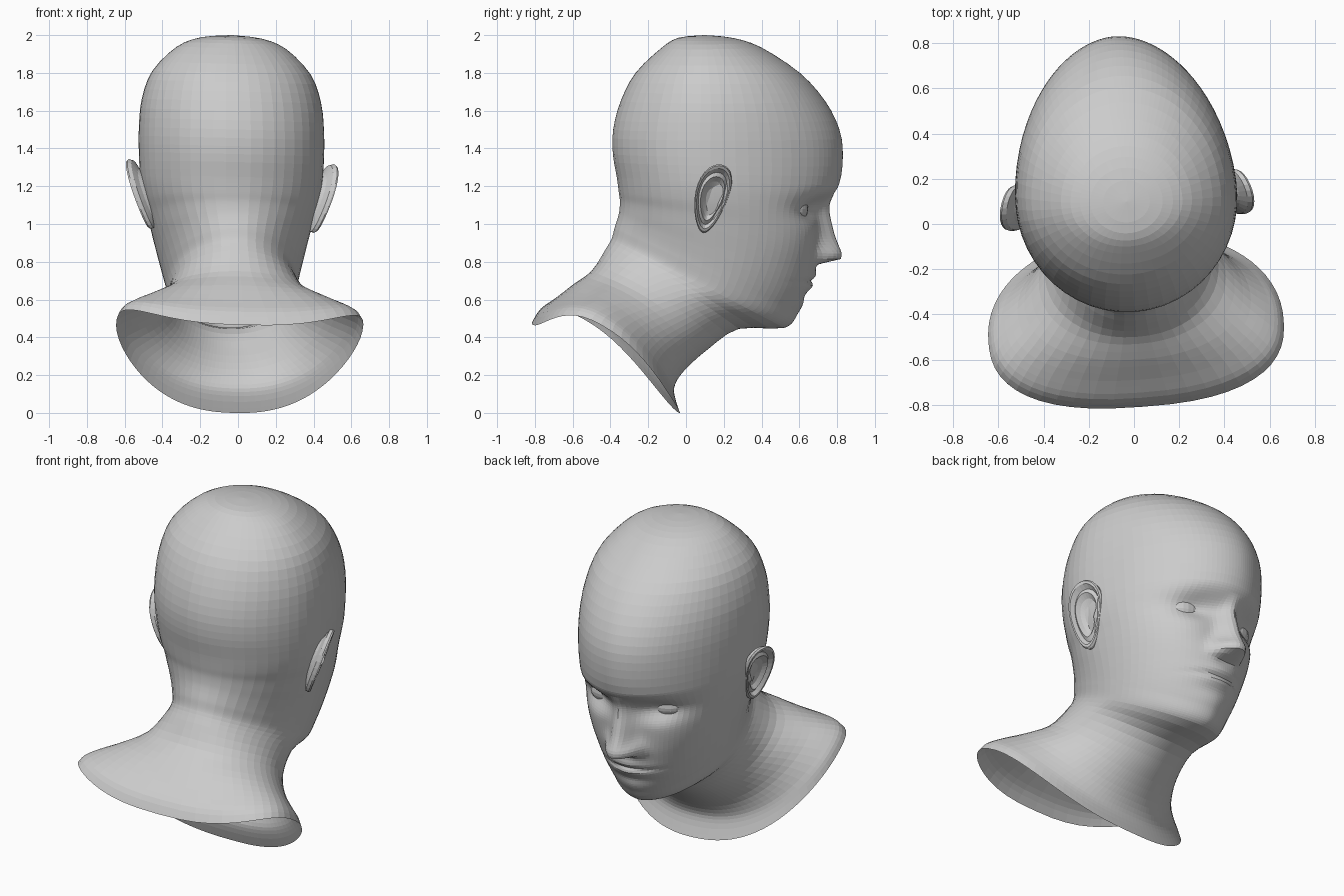
import bpy, bmesh
from math import sin, cos, pi, exp, radians

if "Cube" in bpy.data.objects:
    bpy.data.objects.remove(bpy.data.objects["Cube"])

# Ring profile: front y, front z, back y, back z, half width, y of widest point, front roundness
SKULL = [
    (.10, 2.0, .10, 2.0, 0, .10, 2), (.25, 1.985, -.04, 1.985, .16, .10, 2),
    (.40, 1.935, -.13, 1.93, .29, .10, 2), (.605, 1.80, -.265, 1.80, .42, .11, 2),
    (.74, 1.65, -.345, 1.65, .475, .12, 1.92), (.815, 1.50, -.385, 1.50, .49, .12, 1.9),
    (.833, 1.36, -.387, 1.37, .49, .12, 1.9), (.812, 1.21, -.367, 1.25, .482, .13, 1.92),
    (.735, 1.09, -.356, 1.17, .465, .14, 2.05), (.70, .95, -.35, 1.12, .44, .15, 2.1),
    (.695, .80, -.353, 1.07, .415, .15, 2.0), (.655, .66, -.362, 1.03, .39, .15, 1.9),
    (.595, .54, -.378, .98, .365, .14, 1.8), (.52, .45, -.395, .92, .345, .10, 1.75)]
# Same, plus how far the sides of the ring are lifted towards the shoulders
NECK = [
    (.28, .445, -.43, .86, .343, -.03, 1.9, .02), (.12, .34, -.50, .75, .385, -.20, 2, .045),
    (-.005, .23, -.60, .675, .485, -.33, 2, .085), (-.06, .15, -.69, .60, .575, -.41, 2.1, .13),
    (-.063, .09, -.77, .535, .63, -.45, 2.1, .17), (-.035, 0, -.81, .465, .655, -.47, 2.1, .205)]
ROWS = [r + (0,) for r in SKULL] + NECK
SEGS = 72


def smooth(t):
    t = max(0, min(1, t))
    return t * t * (3 - 2 * t)


def spline(a, b, c, d, t):
    return b + .5 * t * (c - a + t * (2 * a - 5 * b + 4 * c - d + t * (3 * (b - c) + d - a)))


def pose(v):
    """Turn and tip the bust slightly."""
    x, y, z = v
    a = radians(4.2)
    return (x * cos(a) - (y + .35) * sin(a),
            -.35 + x * sin(a) + (y + .35) * cos(a), z - .025 * x)


def finish(bm, name):
    for v in bm.verts:
        v.co = pose(v.co)
    bmesh.ops.recalc_face_normals(bm, faces=bm.faces)
    me = bpy.data.meshes.new(name)
    bm.to_mesh(me)
    bm.free()
    ob = bpy.data.objects.new(name, me)
    bpy.context.collection.objects.link(ob)
    return ob


def loft(bm, rings):
    vs = [[bm.verts.new(p) for p in r] for r in rings]
    for r, s in zip(vs, vs[1:]):
        for i in range(len(r)):
            j = (i + 1) % len(r)
            bm.faces.new((r[i], r[j], s[j], s[i]))
    bmesh.ops.remove_doubles(bm, verts=bm.verts, dist=1e-5)


# Face relief: x, z, x size, z size, height (mirrored through abs x)
RELIEF = [
    (.19, 1.085, .085, .05, -.062),  # eye socket
    (.18, 1.17, .10, .04, .006),     # brow
    (.26, .96, .09, .08, .018),      # cheekbone
    (.078, .84, .028, .032, .035),   # nostril wing
    (0, .728, .09, .018, .012),      # upper lip
    (0, .700, .10, .009, -.014),     # mouth line
    (0, .672, .08, .018, .014),      # lower lip
    (0, .620, .08, .022, -.010),     # dent below lip
    (0, .545, .09, .05, .008)]       # chin


def relief(x, z):
    h = 0
    for cx, cz, sx, sz, amp in RELIEF:
        h += amp * exp(-((abs(x) - cx) / sx) ** 2 / 2 - ((z - cz) / sz) ** 2 / 2)
    # nose grows evenly from the bridge down to the tip, then cuts in sharply
    grow = max(0, min(1, (1.17 - z) / .32))
    cut = smooth((z - .783) / .035)
    width = .045 + .03 * grow
    return h + .128 * grow * cut * exp(-abs(x / width) ** 2.4)


def ring(yf, zf, yb, zb, hw, ym, n, lift):
    pts = []
    for i in range(SEGS):
        th = 2 * pi * i / SEGS
        a = th - .55 * sin(th)           # denser segments at the face
        c, s = cos(a), sin(a)
        k = 2 / (n if c > 0 else 2 + 2.5 * lift)
        u = abs(s) ** k if abs(s) > 1e-6 else 0
        t = abs(c) ** k if abs(c) > 1e-6 else 0
        x = hw * u * (1 if s > 0 else -1)
        y = ym + t * ((yf - ym) if c > 0 else (yb - ym))
        z = zb + (zf - zb) * (y - yb) / max(yf - yb, 1e-4) + lift * u ** 2.6
        if y > .3:
            y += relief(x, z) * smooth((y - .3) / .2)
        pts.append((x, y, z))
    return pts


# Head, neck and open collar as one skin
rings = []
for i in range(len(ROWS) - 1):
    a, b, c, d = (ROWS[max(0, min(len(ROWS) - 1, i + k))] for k in (-1, 0, 1, 2))
    steps = 10 if 7 <= i <= 12 else 3
    for s in range(steps):
        rings.append(ring(*(spline(*q, s / steps) for q in zip(a, b, c, d))))
rings.append(ring(*ROWS[-1]))
bm = bmesh.new()
loft(bm, rings)
finish(bm, "head_and_neck")

# Ear section: radius, outward offset (bowl, inner fold, groove, rim, back)
EAR = [(0, -.026), (.3, -.028), (.5, -.018), (.64, .002), (.76, -.010), (.88, .012),
       (.96, .012), (1, .002), (.97, -.018), (.72, -.035), (.45, -.085)]


def ear(side, name):
    rings = []
    for r, h in EAR:
        pts = []
        for i in range(28):
            th = 2 * pi * i / 28
            dz = .183 * r * sin(th)
            p = .092 * (1 + .28 * sin(th)) * r * cos(th)
            tragus = .02 * exp(-((p - .055) / .018) ** 2 - ((dz + .02) / .03) ** 2)
            pts.append((side * (.487 + .3 * dz - .35 * p + h + tragus),
                        .10 + p + .2 * dz, 1.147 + dz))
        rings.append(pts)
    bm = bmesh.new()
    loft(bm, rings)
    finish(bm, name)


def eye(side, name):
    bm = bmesh.new()
    bmesh.ops.create_uvsphere(bm, u_segments=20, v_segments=12, radius=.07)
    for v in bm.verts:
        v.co = (side * .19 + v.co.x * 1.4, .566 + v.co.y - .12 * side * v.co.x, 1.085 + v.co.z)
    finish(bm, name)


for side, label in ((1, "right"), (-1, "left")):
    ear(side, label + "_ear")
    eye(side, label + "_eye")
